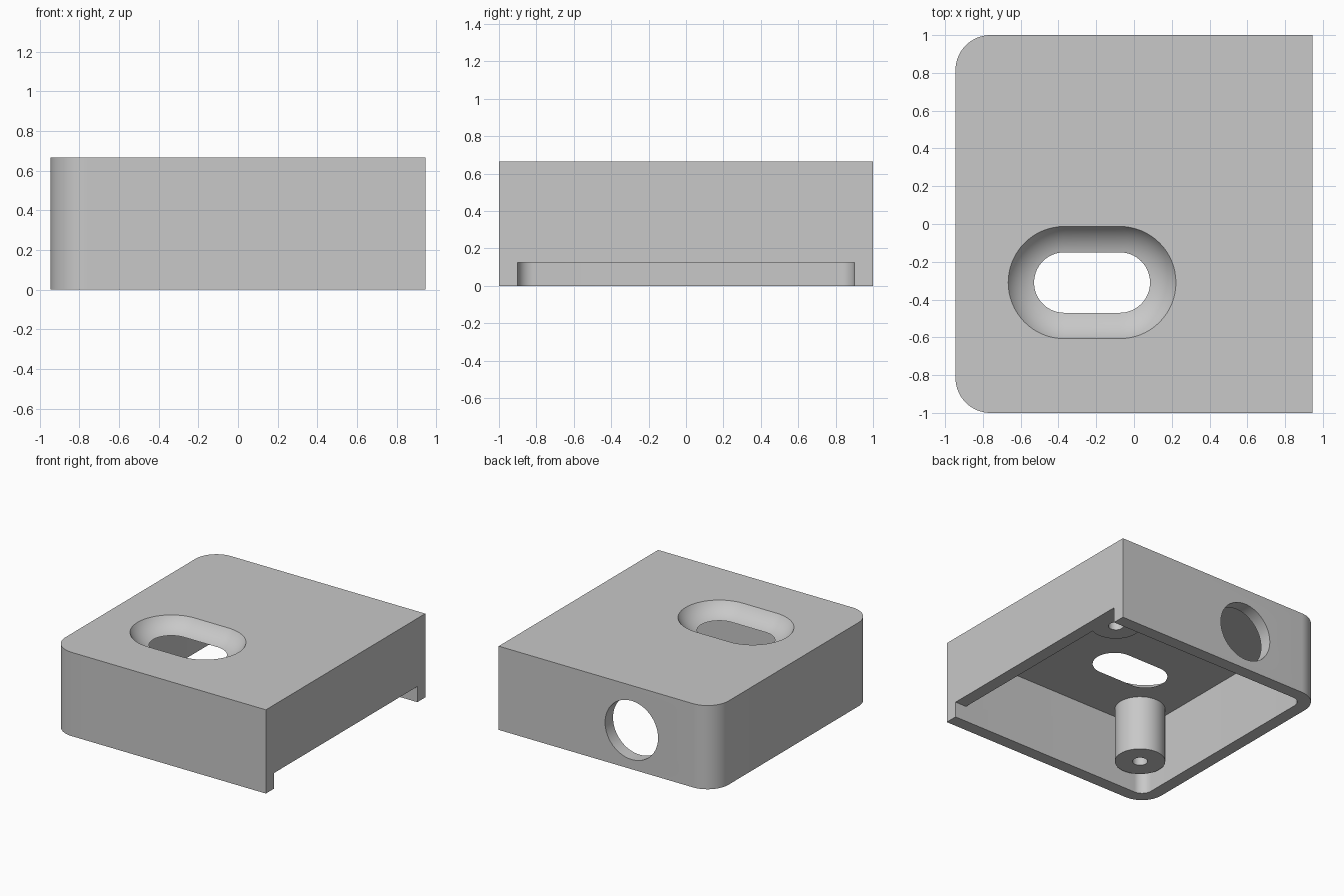
import bpy, bmesh, math
from mathutils import Matrix

old = bpy.data.objects.get("Cube")
if old:
    bpy.data.objects.remove(old, do_unlink=True)

grey = bpy.data.materials.new("plain grey")
grey.use_nodes = True
colour = (0.58, 0.58, 0.58, 1)
grey.diffuse_color = colour
grey.node_tree.nodes["Principled BSDF"].inputs["Base Color"].default_value = colour

W, D, H, WALL = 0.945, 1.0, 0.665, 0.1
CEILING = H - WALL
NOTCH = 0.124


def arc(cx, cy, r, start, end, n):
    """Points on an arc, angles in degrees."""
    angles = [math.radians(start + (end - start) * i / n) for i in range(n + 1)]
    return [(cx + r * math.cos(a), cy + r * math.sin(a)) for a in angles]


def body_outline(inset, r):
    """Rectangle with its two -x corners rounded."""
    x, y = W - inset, D - inset
    return ([(x, -y), (x, y)] + arc(-x + r, y - r, r, 90, 180, 16)
            + arc(-x + r, -y + r, r, 180, 270, 16))


def slot_outline(r, half=0.147, cx=-0.222, cy=-0.31):
    return arc(cx + half, cy, r, -90, 90, 32) + arc(cx - half, cy, r, 90, 270, 32)


def circle(cx, cy, r):
    return arc(cx, cy, r, 0, 360, 64)[:-1]


def loft(name, rings, matrix=Matrix()):
    """Closed solid through (outline, height) rings of equal point count."""
    bm = bmesh.new()
    loops = [[bm.verts.new((x, y, z)) for x, y in pts] for pts, z in rings]
    for a, b in zip(loops, loops[1:]):
        for i in range(len(a)):
            j = (i + 1) % len(a)
            bm.faces.new((a[i], a[j], b[j], b[i]))
    bm.faces.new(loops[0][::-1])
    bm.faces.new(loops[-1])
    bmesh.ops.transform(bm, matrix=matrix, verts=bm.verts)
    bmesh.ops.recalc_face_normals(bm, faces=bm.faces)
    mesh = bpy.data.meshes.new(name)
    bm.to_mesh(mesh)
    bm.free()
    mesh.materials.append(grey)
    obj = bpy.data.objects.new(name, mesh)
    bpy.context.collection.objects.link(obj)
    return obj


def prism(name, outline, z0, z1, matrix=Matrix()):
    return loft(name, [(outline, z0), (outline, z1)], matrix)


def combine(target, tool, operation):
    """Apply a boolean and discard the tool."""
    tool.hide_render = True
    bpy.context.view_layer.objects.active = target
    mod = target.modifiers.new(tool.name, "BOOLEAN")
    mod.operation, mod.solver, mod.object = operation, "EXACT", tool
    bpy.ops.object.modifier_apply(modifier=mod.name)
    bpy.data.objects.remove(tool, do_unlink=True)


# Hollow cover, open underneath
cover = prism("cover", body_outline(0, 0.185), 0, H)
combine(cover, prism("cavity", body_outline(WALL, 0.085), -0.1, CEILING), "DIFFERENCE")

# Low notch across the +x wall
inner = D - WALL
notch = [(W - 0.15, -inner), (W + 0.1, -inner), (W + 0.1, inner), (W - 0.15, inner)]
combine(cover, prism("notch", notch, -0.1, NOTCH), "DIFFERENCE")

# Two screw posts with blind pilot holes
for x, y in ((-0.645, -0.7), (0.76, 0.7)):
    combine(cover, prism("post", circle(x, y, 0.184), NOTCH + 0.002, CEILING + 0.006), "UNION")
    combine(cover, prism("pilot", circle(x, y, 0.055), 0, 0.45), "DIFFERENCE")

# Dished slot: concave arc from the wide rim down to the opening
R_OUT, R_IN = 0.297, 0.16
chord = math.hypot(R_OUT - R_IN, WALL)
pitch, bend = math.atan2(WALL, R_OUT - R_IN), math.radians(23)
radius = chord / (2 * math.sin(bend))
centre_r = R_OUT - radius * math.sin(pitch + bend)
centre_z = H + radius * math.cos(pitch + bend)
rings = [(slot_outline(R_OUT), H + 0.05)]
for i in range(13):
    t = pitch + bend - 2 * bend * i / 12
    rings.append((slot_outline(centre_r + radius * math.sin(t)),
                  centre_z - radius * math.cos(t)))
rings.append((slot_outline(R_IN), CEILING - 0.05))
combine(cover, loft("dish", rings), "DIFFERENCE")

# Round cable hole through the back wall
turn = Matrix.Rotation(math.radians(90), 4, "X")
combine(cover, prism("cable_hole", circle(-0.222, 0.31, 0.233), -1.1, -0.85, turn), "DIFFERENCE")

# Smooth curves, sharp edges
bpy.ops.object.select_all(action="DESELECT")
cover.select_set(True)
bpy.context.view_layer.objects.active = cover
bpy.ops.object.shade_smooth_by_angle(angle=math.radians(20))
